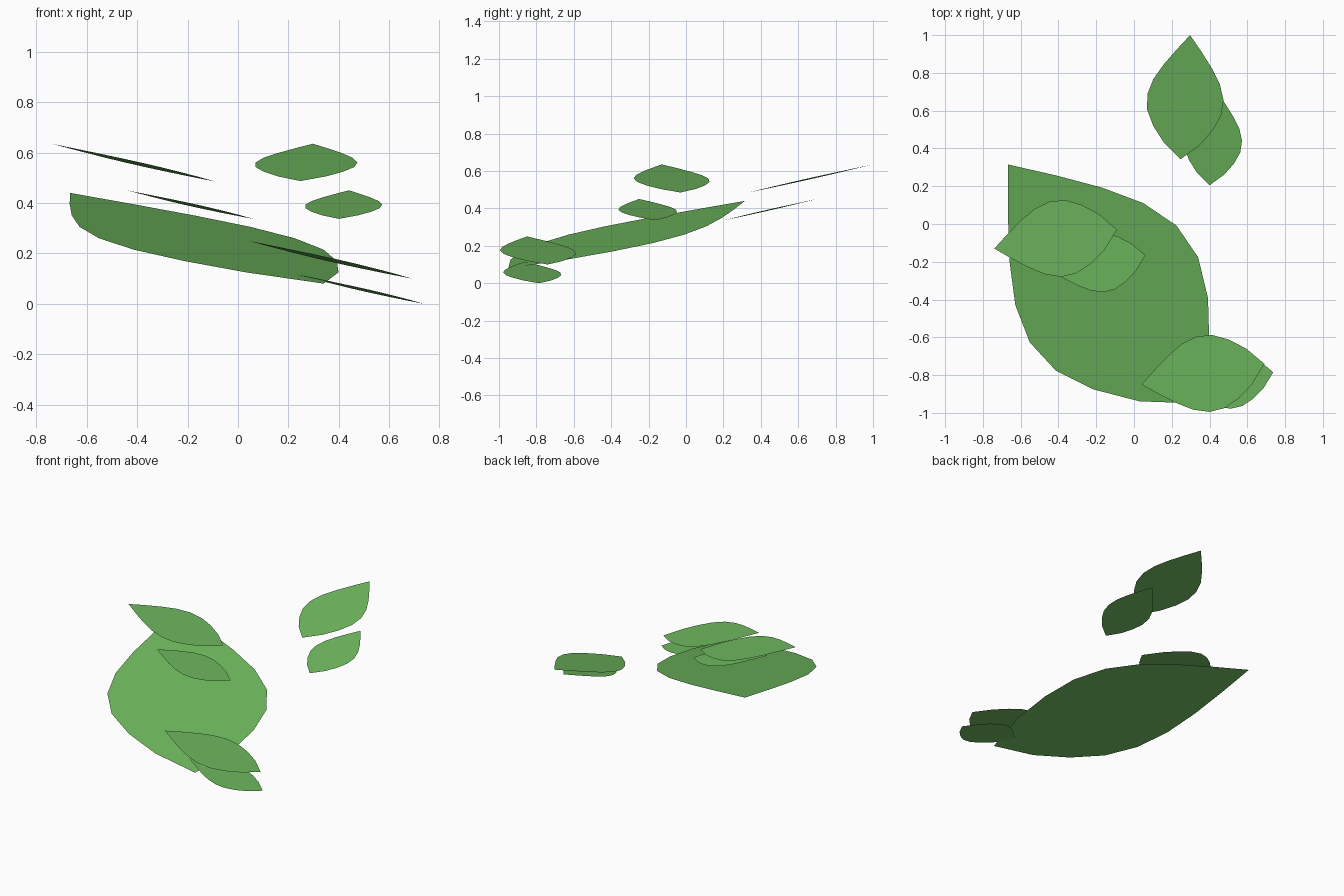
import bpy
from mathutils import Vector

cube = bpy.data.objects.get("Cube")
if cube:
    bpy.data.objects.remove(cube, do_unlink=True)

# Leaf green
green = bpy.data.materials.new("leaf_green")
green.use_nodes = True
colour = (0.156, 0.479, 0.112, 1)
green.diffuse_color = colour
green.node_tree.nodes["Principled BSDF"].inputs["Base Color"].default_value = colour

# Half widths at even steps from stem to tip, as a share of leaf length
PROFILE = [0.1, 0.193, 0.268, 0.307, 0.298, 0.24, 0.146]


def leaf(name, high, low):
    """Flat leaf sloping from its high point to its low point, level across."""
    high, low = Vector(high), Vector(low)
    axis = low - high
    length = axis.xy.length
    side = Vector((-axis.y, axis.x, 0)) / length
    steps = len(PROFILE) + 1
    left, right = [], []
    for i, half in enumerate(PROFILE, 1):
        middle = high + axis * (i / steps)
        left.append(middle + side * half * length)
        right.append(middle - side * half * length)
    outline = [high] + right + [low] + left[::-1]
    mesh = bpy.data.meshes.new(name)
    mesh.from_pydata(outline, [], [range(len(outline))])
    mesh.materials.append(green)
    obj = bpy.data.objects.new(name, mesh)
    bpy.context.collection.objects.link(obj)
    return obj


# One large leaf, then three pairs of small leaves
leaf("large_leaf", (-0.667, 0.315, 0.44), (0.34, -0.95, 0.08))
leaf("right_upper_leaf", (-0.74, -0.13, 0.635), (-0.09, -0.03, 0.485))
leaf("right_lower_leaf", (-0.44, -0.25, 0.45), (0.06, -0.165, 0.337))
leaf("front_upper_leaf", (0.04, -0.85, 0.25), (0.69, -0.74, 0.1))
leaf("front_lower_leaf", (0.24, -0.865, 0.115), (0.737, -0.785, 0))
leaf("back_upper_leaf", (0.297, 1, 0.635), (0.247, 0.343, 0.487))
leaf("back_lower_leaf", (0.44, 0.7, 0.45), (0.4, 0.205, 0.337))
